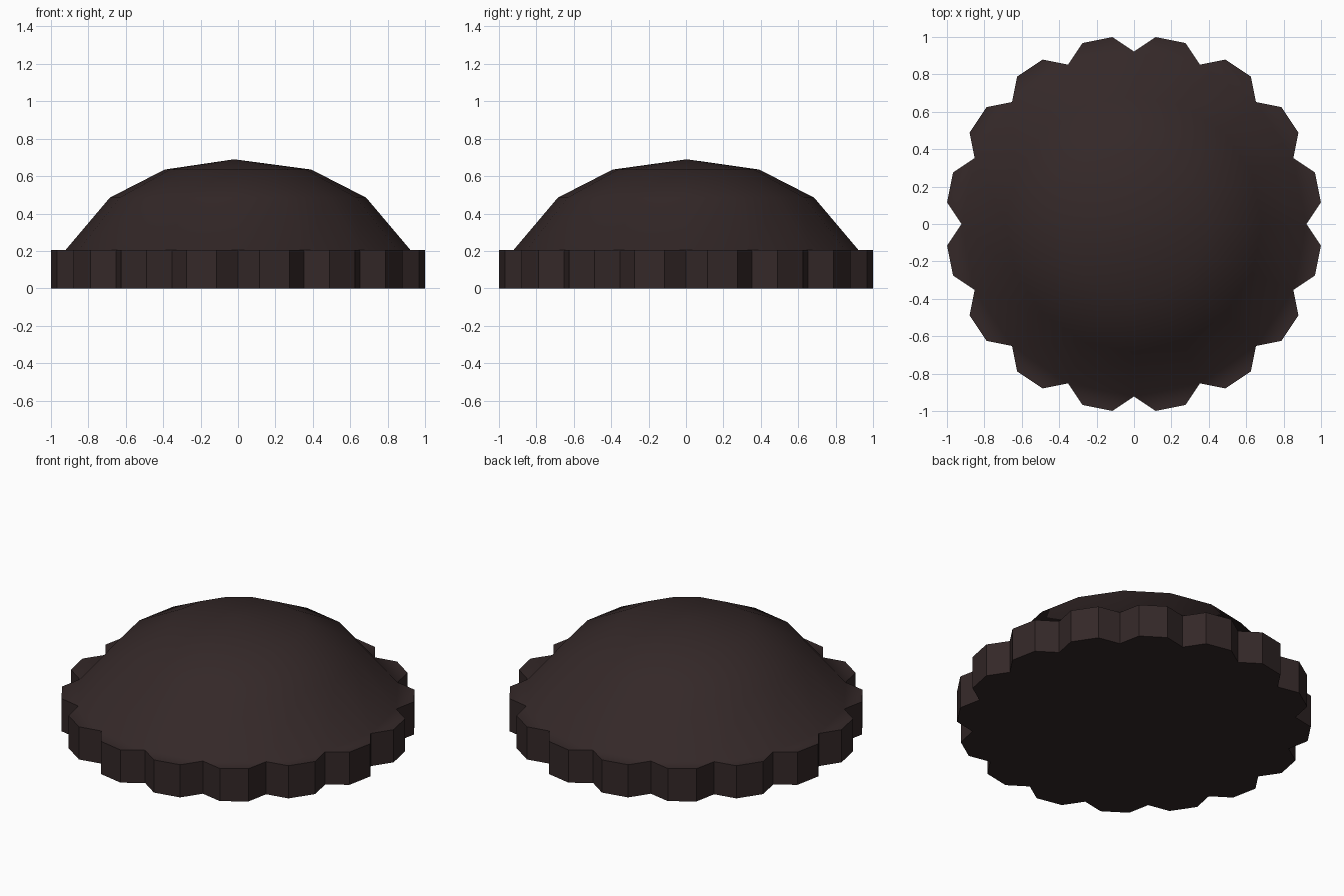
import bpy, bmesh, math

if "Cube" in bpy.data.objects:
    bpy.data.objects.remove(bpy.data.objects["Cube"])

N = 16                      # scallops around the rim
STEP = 2 * math.pi / N
RIM_TOP = 0.205

mat = bpy.data.materials.new("dark brown")
mat.diffuse_color = (0.034, 0.021, 0.021, 1)
mat.use_nodes = True
mat.node_tree.nodes["Principled BSDF"].inputs["Base Color"].default_value = mat.diffuse_color

bm = bmesh.new()


def polar(r, a, z):
    return bm.verts.new((r * math.cos(a), r * math.sin(a), z))


def scalloped_outline(z):
    """Valley, then two tip corners, for each scallop."""
    tip = math.radians(4.65)
    pts = []
    for i in range(N):
        mid = (i + 0.5) * STEP
        pts += [polar(0.922, i * STEP, z), polar(1.006, mid - tip, z), polar(1.006, mid + tip, z)]
    return pts


# Scalloped rim: base and vertical walls
low, high = scalloped_outline(0), scalloped_outline(RIM_TOP)
bm.faces.new(low[::-1])
M = len(low)
for i in range(M):
    j = (i + 1) % M
    bm.faces.new((low[i], low[j], high[j], high[i]))

# Flat tops of the scallops
smooth = []
for i in range(N):
    k = 3 * i
    smooth.append(bm.faces.new((high[k], high[k + 1], high[k + 2], high[(k + 3) % M])))

# Domed top rising from the valleys
ring = high[::3]
for r, z in ((0.685, 0.485), (0.392, 0.635)):
    nxt = [polar(r, i * STEP, z) for i in range(N)]
    for i in range(N):
        j = (i + 1) % N
        smooth.append(bm.faces.new((ring[i], ring[j], nxt[j], nxt[i])))
    ring = nxt
apex = bm.verts.new((-0.02, 0.005, 0.69))
for i in range(N):
    smooth.append(bm.faces.new((ring[i], ring[(i + 1) % N], apex)))

# Smooth dome, flat walls
for f in smooth:
    f.smooth = True
bm.normal_update()
for e in bm.edges:
    if len(e.link_faces) == 2 and e.link_faces[0].smooth != e.link_faces[1].smooth:
        e.smooth = False

mesh = bpy.data.meshes.new("scalloped_dome")
bm.to_mesh(mesh)
bm.free()
mesh.materials.append(mat)
obj = bpy.data.objects.new("scalloped_dome", mesh)
bpy.context.collection.objects.link(obj)
